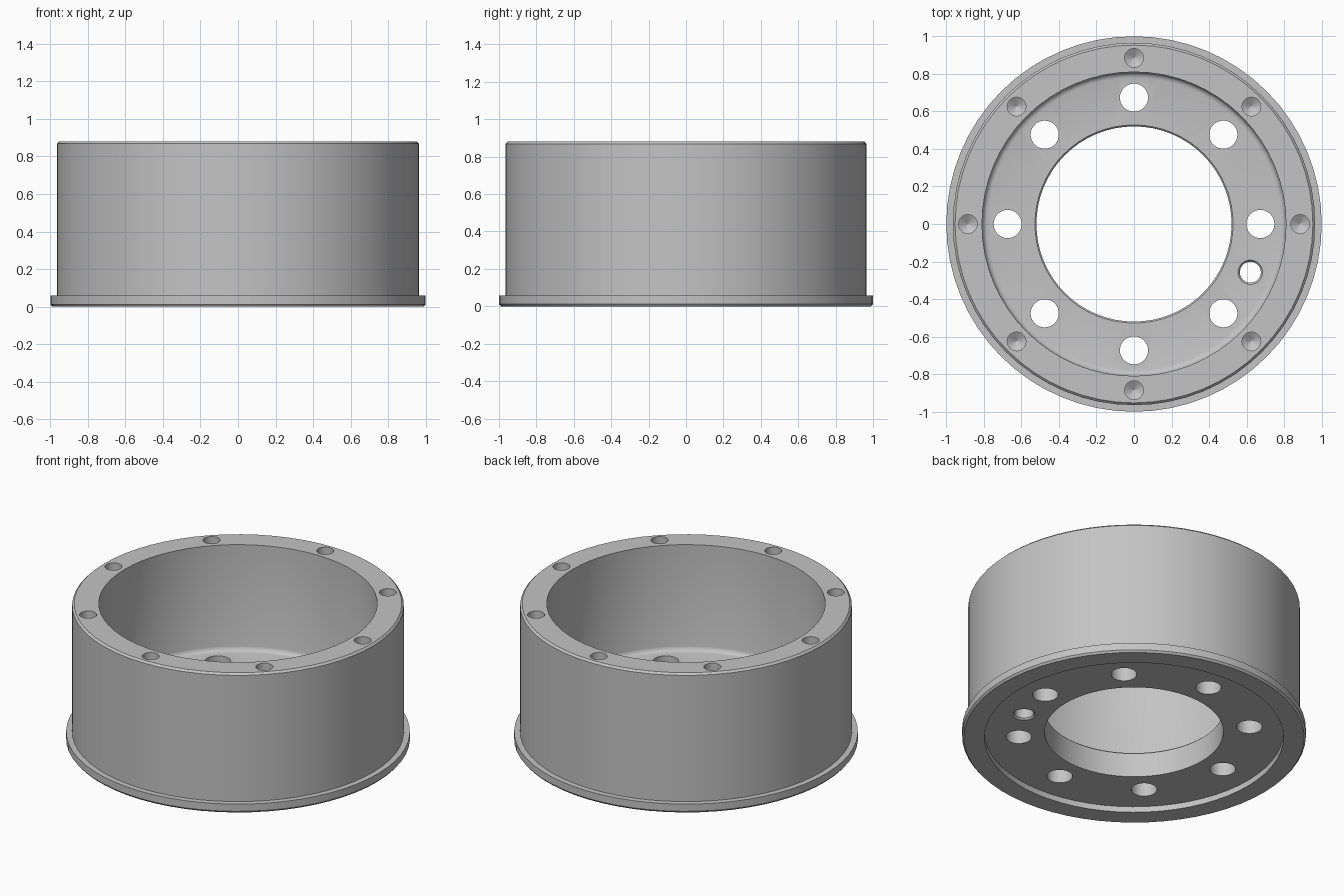
import bpy, bmesh
from math import cos, sin, tau, radians

cube = bpy.data.objects.get("Cube")
if cube:
    bpy.data.objects.remove(cube, do_unlink=True)

steel = bpy.data.materials.new("grey steel")
steel.use_nodes = True
grey = (0.55, 0.55, 0.55, 1)
steel.diffuse_color = grey
steel.node_tree.nodes["Principled BSDF"].inputs["Base Color"].default_value = grey


def lathe(bm, profile, centre=(0, 0), sides=32, loop=False):
    """Revolve (radius, z) points; a loop closes on itself, otherwise the ends are capped."""
    rings = [[bm.verts.new((centre[0] + r * cos(tau * i / sides),
                            centre[1] + r * sin(tau * i / sides), z))
              for i in range(sides)] for r, z in profile]
    pairs = list(zip(rings, rings[1:]))
    if loop:
        pairs.append((rings[-1], rings[0]))
    for a, b in pairs:
        for i in range(sides):
            j = (i + 1) % sides
            bm.faces.new((a[i], a[j], b[j], b[i]))
    if not loop:
        bm.faces.new(rings[0])
        bm.faces.new(rings[-1])


def make_object(name, bm):
    bmesh.ops.recalc_face_normals(bm, faces=bm.faces[:])
    mesh = bpy.data.meshes.new(name)
    bm.to_mesh(mesh)
    bm.free()
    mesh.materials.append(steel)
    obj = bpy.data.objects.new(name, mesh)
    bpy.context.collection.objects.link(obj)
    return obj


# Drum: flange, wall, floor with hub opening and recessed underside
TOP, FLOOR, RECESS = 0.88, 0.2, 0.037
bm = bmesh.new()
fillet = [(0.81 - 0.03 * (1 - cos(a)), FLOOR + 0.03 * (1 - sin(a)))
          for a in (0, radians(30), radians(60), radians(90))]
lathe(bm, [(0.87, 0), (0.99, 0), (1, 0.012), (1, 0.058), (0.965, 0.058),
           (0.965, TOP - 0.012), (0.953, TOP), (0.81, TOP)] + fillet +
      [(0.528, FLOOR), (0.52, FLOOR - 0.008), (0.52, RECESS), (0.87, RECESS)],
      sides=64, loop=True)
drum = make_object("brake_drum", bm)

# Hole cutters: blind drilled rim holes, floor bolt holes, one chamfered hole
bm = bmesh.new()
for k in range(8):
    c, s = cos(tau * k / 8), sin(tau * k / 8)
    lathe(bm, [(0.002, TOP - 0.2), (0.05, TOP - 0.17), (0.05, TOP + 0.1)],
          (0.885 * c, 0.885 * s), 24)
    lathe(bm, [(0.075, -0.1), (0.075, FLOOR + 0.1)], (0.673 * c, 0.673 * s), 32)
lathe(bm, [(0.065, -0.1), (0.065, RECESS), (0.056, RECESS + 0.01), (0.056, FLOOR - 0.01),
           (0.065, FLOOR), (0.065, FLOOR + 0.1)], (0.62, -0.257), 32)
cutter = make_object("hole_cutters", bm)
cutter.hide_render = True

cut = drum.modifiers.new("holes", 'BOOLEAN')
cut.operation = 'DIFFERENCE'
cut.solver = 'EXACT'
cut.object = cutter

# Apply the cut, drop the helper, shade with sharp edges kept
bpy.ops.object.select_all(action='DESELECT')
drum.select_set(True)
bpy.context.view_layer.objects.active = drum
bpy.ops.object.modifier_apply(modifier=cut.name)
bpy.data.objects.remove(cutter, do_unlink=True)
bpy.ops.object.shade_smooth_by_angle(angle=radians(31))
